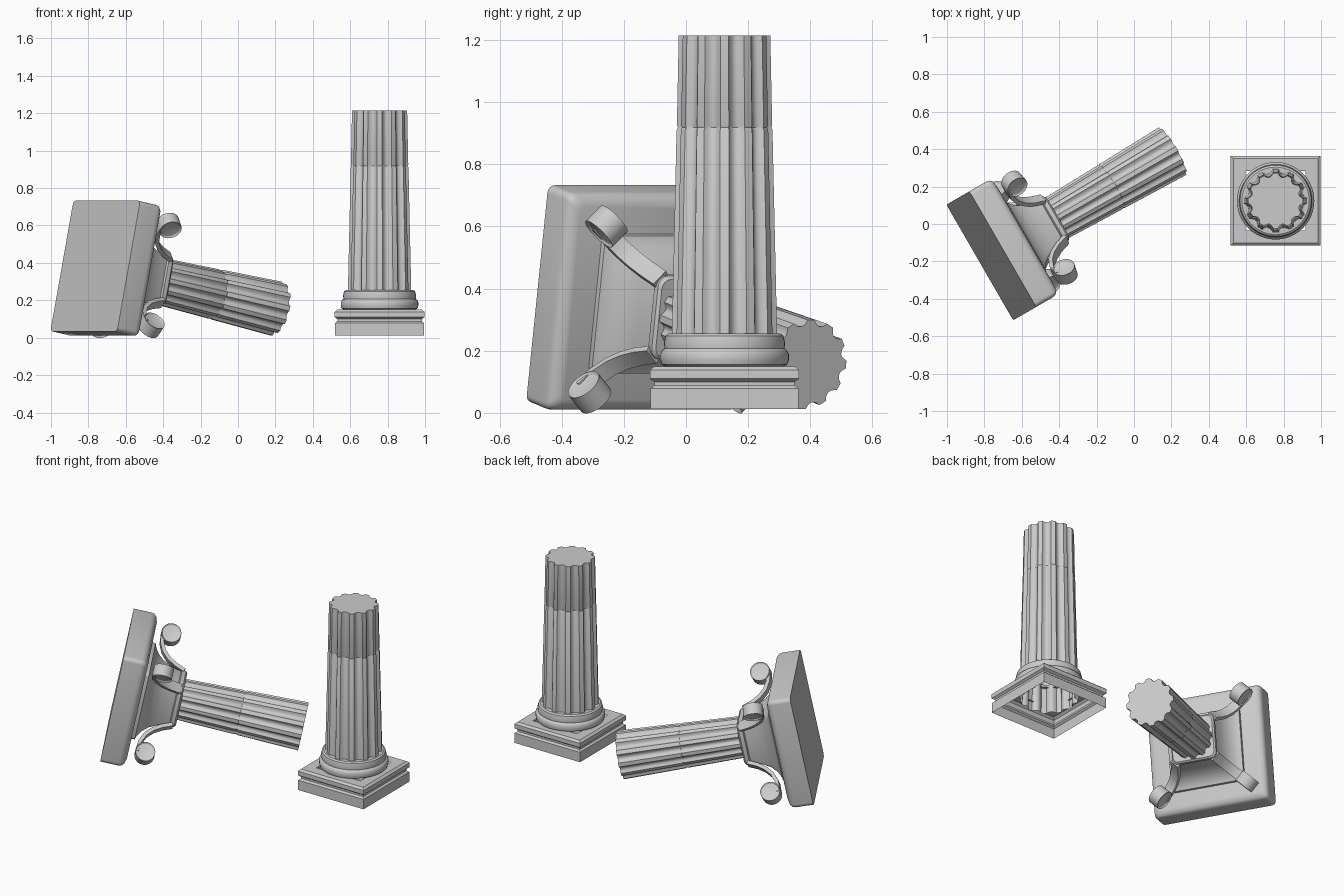
import bpy, bmesh
from math import sin, cos, pi, radians
from mathutils import Matrix, Vector

if "Cube" in bpy.data.objects:
    bpy.data.objects.remove(bpy.data.objects["Cube"])


def finish(name, bm, mat, angle=32):
    bmesh.ops.recalc_face_normals(bm, faces=bm.faces)
    me = bpy.data.meshes.new(name)
    bm.to_mesh(me)
    bm.free()
    me.transform(mat)
    ob = bpy.data.objects.new(name, me)
    bpy.context.collection.objects.link(ob)
    bpy.ops.object.select_all(action='DESELECT')
    ob.select_set(True)
    bpy.context.view_layer.objects.active = ob
    bpy.ops.object.shade_smooth_by_angle(angle=radians(angle))
    return ob


def loft(name, section, profile, mat, bottom=True, top=True):
    """Stack scaled copies of a unit section along z; profile = (scale, z)."""
    bm = bmesh.new()
    rings = [[bm.verts.new((x * s, y * s, z)) for x, y in section] for s, z in profile]
    n = len(section)
    for a, b in zip(rings, rings[1:]):
        for i in range(n):
            j = (i + 1) % n
            bm.faces.new((a[i], a[j], b[j], b[i]))
    if bottom:
        bm.faces.new(rings[0][::-1])
    if top:
        bm.faces.new(rings[-1])
    return finish(name, bm, mat)


def circle(n):
    return [(cos(2 * pi * i / n), sin(2 * pi * i / n)) for i in range(n)]


def rounded_square(r, seg):
    pts = []
    for k, (sx, sy) in enumerate([(1, 1), (-1, 1), (-1, -1), (1, -1)]):
        for i in range(seg + 1):
            a = pi / 2 * (k + i / seg)
            pts.append((sx * (1 - r) + r * cos(a), sy * (1 - r) + r * sin(a)))
    return pts


def fluted(teeth=12):
    # ridge land followed by a concave scallop
    tooth = [(-.17, 1), (.17, 1), (.27, .93), (.38, .89), (.5, .875), (.62, .89), (.73, .93)]
    return [(r * cos(2 * pi * (k + f) / teeth), r * sin(2 * pi * (k + f) / teeth))
            for k in range(teeth) for f, r in tooth]


SQUARE = [(1, 1), (-1, 1), (-1, -1), (1, -1)]

# Standing column
base = Matrix.Translation((.757, .124, 0))
loft("plinth", SQUARE, [(.238, .013), (.238, .078), (.226, .088), (.226, .1), (.24, .11),
                        (.24, .138), (.226, .15), (.16, .15)], base, False, False)
loft("base_moulding", circle(48), [(.19, .15), (.203, .156), (.207, .17), (.207, .19), (.2, .203),
                                   (.193, .207), (.195, .225), (.19, .248), (.18, .255), (.15, .255)],
     base, False, False)
loft("standing_shaft", fluted(), [(.174, .09), (.17, .25), (.155, .91), (.151, .918),
                                  (.154, .926), (.148, 1.215)], base, False, True)

# Fallen column: local z runs along the axis, local y is the tilted up direction
tilt, yaw = radians(11.5), radians(30)
axis = Vector((cos(yaw) * cos(tilt), sin(yaw) * cos(tilt), -sin(tilt)))
side = Vector((sin(yaw), -cos(yaw), 0))
up = axis.cross(side)
fallen = Matrix.Translation((-.763, -.17, .383)) @ Matrix((side, up, axis)).transposed().to_4x4()

loft("abacus", rounded_square(.07, 4), [(.357, 0), (.357, .11), (.354, .127), (.343, .142), (.318, .152)], fallen)
loft("capital_bell", rounded_square(.1, 3), [(.228, .14), (.226, .172), (.212, .178), (.185, .2),
                                             (.16, .235), (.142, .28), (.13, .33), (.124, .37)], fallen)
loft("capital_neck", rounded_square(.25, 4), [(.125, .355), (.137, .362), (.137, .385), (.128, .395)], fallen)
loft("fallen_shaft", fluted(), [(.124, .36), (.135, .745), (.131, .755), (.136, .765), (.147, 1.14)], fallen)

# Corner volutes: a curled band ending in a dished scroll
arm = [(.165, .37), (.19, .31), (.222, .26), (.265, .22), (.32, .196), (.385, .19)]
for k in range(4):
    spin = fallen @ Matrix.Rotation(pi / 4 + k * pi / 2, 4, 'Z')
    bm = bmesh.new()
    rows = []
    for i, (d, t) in enumerate(arm):
        p, q = Vector(arm[max(i - 1, 0)]), Vector(arm[min(i + 1, 5)])
        g = (q - p).normalized() * .022
        nd, nt = -g.y, g.x
        rows.append([bm.verts.new(c) for c in ((d, -.03, t), (d, .03, t),
                                               (d + nd, .03, t + nt), (d + nd, -.03, t + nt))])
    for a, b in zip(rows, rows[1:]):
        for i in range(4):
            j = (i + 1) % 4
            bm.faces.new((a[i], a[j], b[j], b[i]))
    bm.faces.new(rows[0])
    bm.faces.new(rows[-1][::-1])
    finish(f"volute_arm_{k + 1}", bm, spin)
    roll = spin @ Matrix.Translation((.385, 0, .25)) @ Matrix.Rotation(pi / 2, 4, 'X')
    loft(f"volute_scroll_{k + 1}", circle(28), [(.02, -.022), (.052, -.028), (.06, -.036),
                                               (.06, .036), (.052, .028), (.02, .022)], roll)
